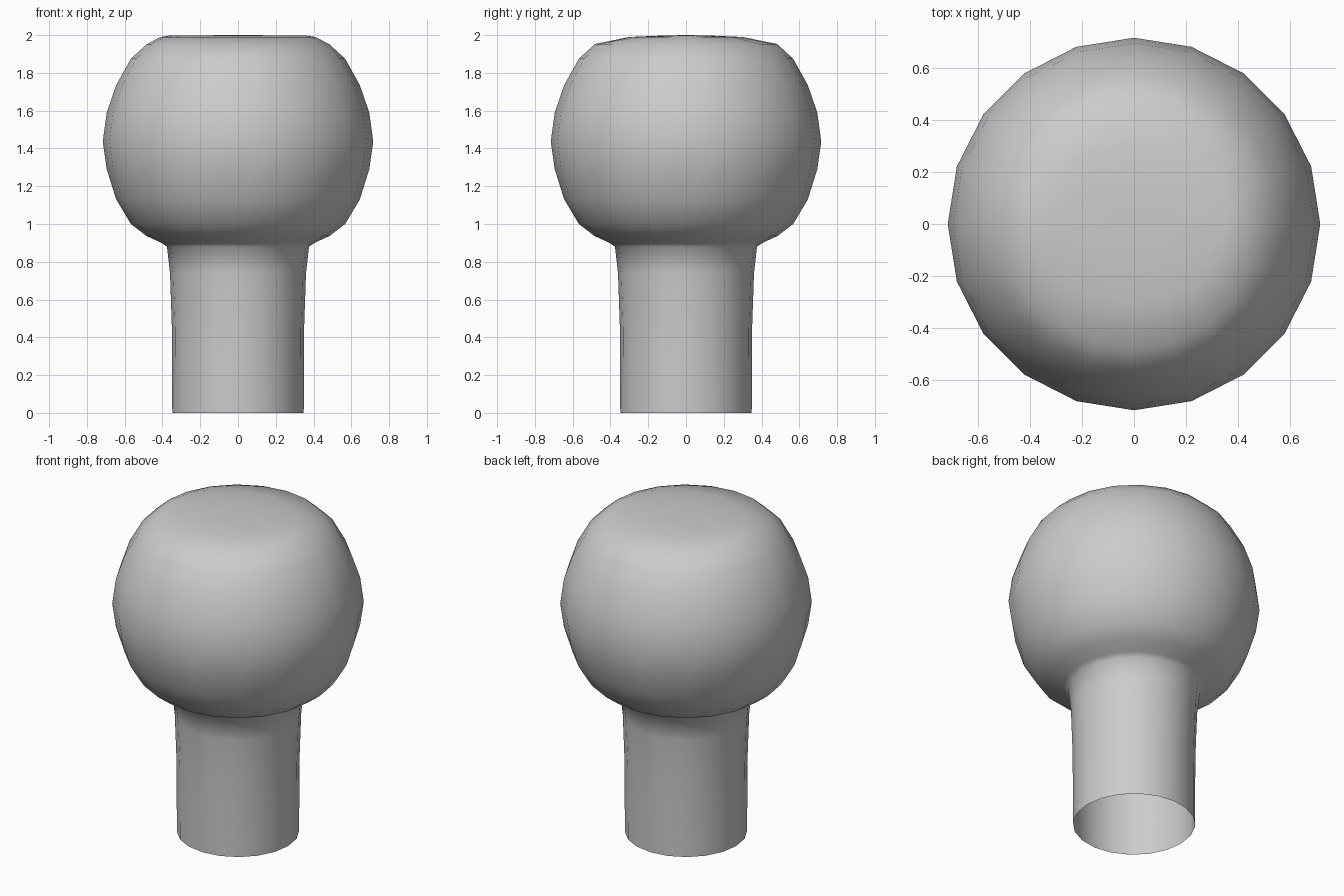
import bpy
import bmesh
from math import cos, sin, tau

cube = bpy.data.objects.get("Cube")
if cube:
    bpy.data.objects.remove(cube, do_unlink=True)

SIDES = 20

# One flat grey for the whole knob
grey = bpy.data.materials.new("plain grey")
grey.use_nodes = True
colour = (0.6, 0.6, 0.6, 1)
grey.diffuse_color = colour
grey.node_tree.nodes["Principled BSDF"].inputs["Base Color"].default_value = colour


def add_ring(bm, rx, ry, z):
    return [bm.verts.new((rx * cos(tau * i / SIDES), ry * sin(tau * i / SIDES), z))
            for i in range(SIDES)]


# Rings from the open foot upwards: x radius, y radius, height
stem = [(0.348, 0), (0.35, 0.45), (0.36, 0.74), (0.376, 0.88), (0.405, 0.9)]
ball = [(0.485, 0.937), (0.567, 1.0), (0.645, 1.13), (0.695, 1.29), (0.716, 1.437),
        (0.695, 1.59), (0.645, 1.735), (0.567, 1.875), (0.482, 1.953)]
crown = [(0.41, 0.3, 1.99), (0.36, 0.12, 1.998)]
rings = [(r, r, z) for r, z in stem + ball] + crown

bm = bmesh.new()
loops = [add_ring(bm, *ring) for ring in rings]
for low, high in zip(loops, loops[1:]):
    for i in range(SIDES):
        j = (i + 1) % SIDES
        bm.faces.new((low[i], low[j], high[j], high[i]))

# Gently ridged top closed with a fan
tip = bm.verts.new((0, 0, 2))
for i in range(SIDES):
    bm.faces.new((loops[-1][i], loops[-1][(i + 1) % SIDES], tip))
for face in bm.faces:
    face.smooth = True

mesh = bpy.data.meshes.new("knob")
bm.to_mesh(mesh)
bm.free()
mesh.materials.append(grey)
knob = bpy.data.objects.new("knob", mesh)
bpy.context.collection.objects.link(knob)
